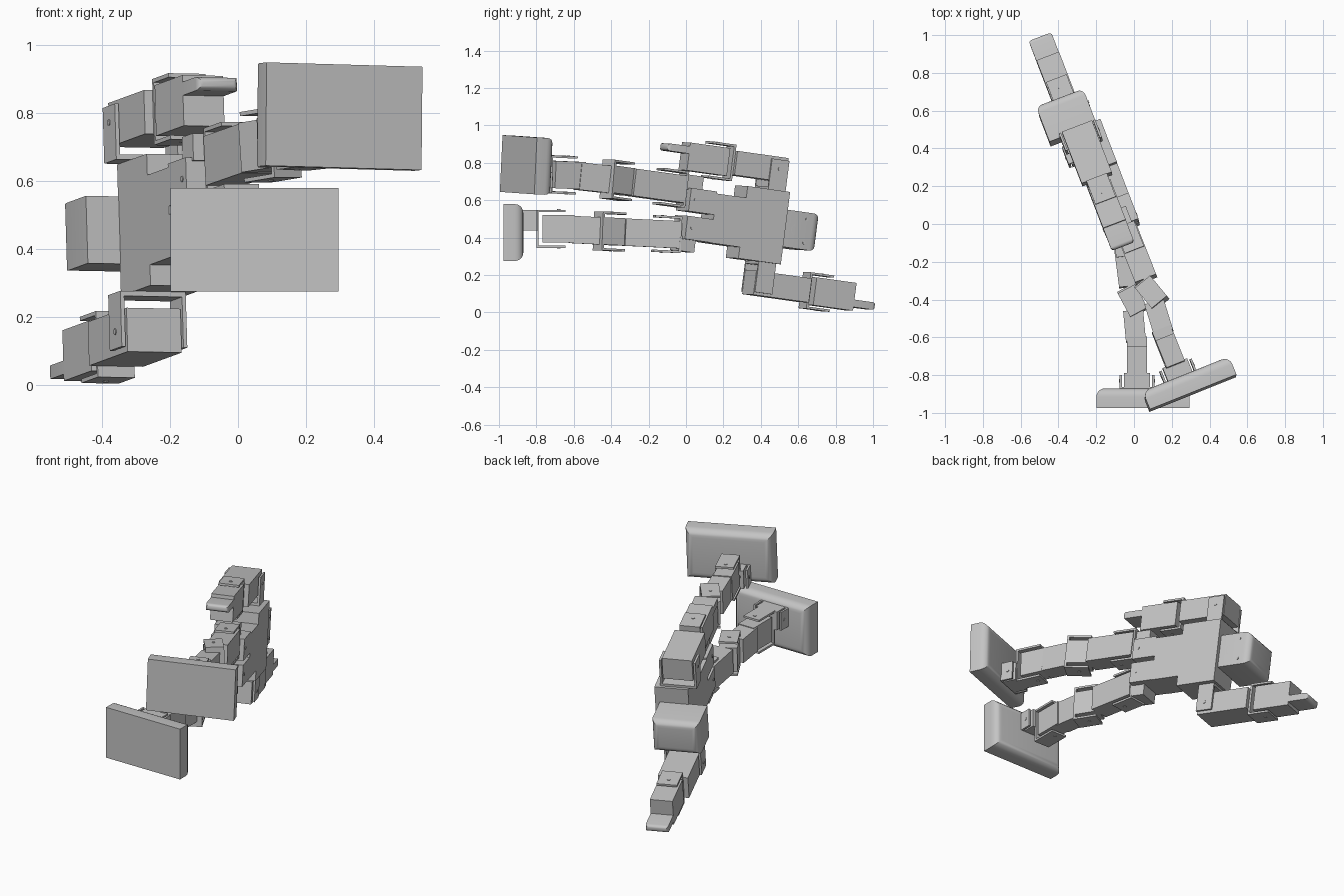
import bpy, bmesh, math
from mathutils import Vector, Matrix

cube = bpy.data.objects.get("Cube")
if cube:
    bpy.data.objects.remove(cube, do_unlink=True)

grey = bpy.data.materials.new("light grey")
grey.use_nodes = True
grey.diffuse_color = (0.55, 0.55, 0.55, 1)
grey.node_tree.nodes["Principled BSDF"].inputs["Base Color"].default_value = (0.55, 0.55, 0.55, 1)

rounded = []


def frame(origin, along, side=(0, 0, 1)):
    """Local axes: x = forward, y = sideways, z = along the part."""
    d = Vector(along).normalized()
    l = Vector(side)
    l = (l - d * l.dot(d)).normalized()
    f = l.cross(d)
    if f.x < 0:
        f = -f
    m = Matrix((f, l, d)).transposed().to_4x4()
    m.translation = Vector(origin)
    return m


def finish(name, bm, m):
    bm.transform(m)
    bmesh.ops.recalc_face_normals(bm, faces=bm.faces)
    me = bpy.data.meshes.new(name)
    bm.to_mesh(me)
    bm.free()
    me.materials.append(grey)
    ob = bpy.data.objects.new(name, me)
    bpy.context.collection.objects.link(ob)
    return ob


def box(name, m, f, l, t, round_top=0.0):
    """Box given by its ranges along the frame axes, with an optional rounded far end."""
    bm = bmesh.new()
    bmesh.ops.create_cube(bm, size=1)
    for v in bm.verts:
        v.co = [a + (b - a) * (c + 0.5) for (a, b), c in zip((f, l, t), v.co)]
    if round_top:
        top = max(t) - 1e-5
        edges = [e for e in bm.edges if all(v.co.z > top for v in e.verts)]
        bmesh.ops.bevel(bm, geom=edges, offset=round_top, segments=5,
                        profile=0.5, affect='EDGES')
    ob = finish(name, bm, m)
    if round_top:
        rounded.append(ob)


def disc(name, m, centre, axis, r=0.009):
    """Small flat screw head or eye."""
    bm = bmesh.new()
    bmesh.ops.create_cone(bm, cap_ends=True, segments=16, radius1=r, radius2=r, depth=0.006)
    rot = Matrix.Rotation(math.pi / 2, 4, 'Y' if axis == 'f' else 'X')
    finish(name, bm, m @ Matrix.Translation(centre) @ rot)


def bracket(name, m, half, width, t, base, axis='l', th=0.012):
    """U bracket: two side plates across an axis and a base plate joining them at one end."""
    w = (-width, width)
    for s, tag in ((-1, "inner"), (1, "outer")):
        plate = tuple(sorted((s * half, s * (half - th))))
        f, l = (w, plate) if axis == 'l' else (plate, w)
        box(name + "_" + tag + "_plate", m, f, l, t)
    f, l = (w, (-half, half)) if axis == 'l' else ((-half, half), w)
    box(name + "_base", m, f, l, (base, base + th))


# torso: wide chest, narrow waist
UP = Vector((-0.355, 0.925, -0.13))
SIDE = Vector((-0.03, 0.13, 0.99))
T = frame((0, 0, 0), UP, SIDE)
MID = 0.52
box("chest", T, (-0.17, 0.02), (0.325, 0.715), (0.25, 0.495))
box("waist", T, (-0.17, 0.02), (0.386, 0.652), (0.08, 0.25))

# head with eyes and a curved mouth
box("head", T, (-0.273, -0.006), (MID - 0.1, MID + 0.1), (0.49, 0.695), 0.04)
for s in (-1, 1):
    disc("eye", T, (-0.005, MID + s * 0.063, 0.62), 'f', 0.008)
bm = bmesh.new()
ring = []
for i in range(9):
    a = math.pi * (0.1 + 0.8 * i / 8)
    ring.append([bm.verts.new((-0.004, MID + r * math.cos(a), 0.568 - r * math.sin(a)))
                 for r in (0.027, 0.031)])
for a, b in zip(ring, ring[1:]):
    bm.faces.new((a[0], a[1], b[1], b[0]))
bmesh.ops.solidify(bm, geom=bm.faces[:], thickness=0.004)
finish("mouth", bm, T)

# arms: one hangs toward the legs, the other reaches past the head
for side, way, name, elbow, tip in ((1, -1, "right", 0.245, 0.635), (-1, 1, "left", 0.27, 0.66)):
    lc = MID + side * 0.31
    centre = T @ Vector((-0.113, lc, 0.43))
    A = frame(centre, UP * way, SIDE)
    S = frame(centre, UP, SIDE)
    # shoulder bracket, base against the chest
    for s in (-1, 1):
        plate = tuple(sorted((s * 0.103, s * 0.091)))
        box(name + "_shoulder_plate", S, plate,
            (-0.115, 0.05) if side > 0 else (-0.05, 0.115), (-0.05, 0.05))
        disc(name + "_shoulder_screw", S, (s * 0.103, 0, 0), 'f')
    base = tuple(sorted((-side * 0.115, -side * 0.1)))
    box(name + "_shoulder_base", S, (-0.103, 0.103), base, (-0.05, 0.05))
    box(name + "_upper_arm", A, (-0.085, 0.085), (-0.065, 0.065), (-0.05, elbow))
    # elbow, forearm and hand
    bracket(name + "_elbow", A, 0.098, 0.058, (elbow, elbow + 0.135), elbow)
    for s in (-1, 1):
        disc(name + "_elbow_screw", A, (0, s * 0.098, elbow + 0.085), 'l')
    box(name + "_forearm", A, (-0.064, 0.064), (-0.075, 0.075), (elbow + 0.035, tip - 0.125))
    hand = tuple(sorted((side * 0.015, side * 0.055)))
    box(name + "_hand", A, (-0.064, 0.064), hand, (tip - 0.135, tip), 0.018)

# legs: hip, knee and ankle joints, then the foot
legs = {
    "right": dict(side=1, joints=[(-0.01, -0.106, 0.67), (0.09, -0.36, 0.705), (0.175, -0.635, 0.735)],
                  sole=(0.312, -0.896, 0.79), up=(-0.373, 0.926, -0.04), foot_side=(0.008, 0.05, 0.998)),
    "left": dict(side=-1, joints=[(-0.045, -0.13, 0.42), (-0.01, -0.40, 0.433), (0.016, -0.68, 0.447)],
                 sole=(0.048, -0.975, 0.427), up=(0, 1, 0), foot_side=(0, 0, 1)),
}
for name, leg in legs.items():
    side = leg["side"]
    hip, knee, ankle = (Vector(p) for p in leg["joints"])
    lc = MID + 0.008 + side * 0.075
    # hip lug on the torso with its roll axis
    box(name + "_hip_lug", T, (-0.17, 0.02), (lc - 0.065, lc + 0.06), (-0.068, 0.08))
    for f in (-0.17, 0.02):
        disc(name + "_hip_screw", T, (f, lc, -0.035), 'f')
    l0 = lc + side * 0.05
    box(name + "_hip_side", T, (-0.15, -0.02), tuple(sorted((l0, l0 + side * 0.08))), (-0.08, 0.01))
    # thigh with its hip bracket
    K = frame(hip, knee - hip)
    n = (knee - hip).length
    bracket(name + "_hip", K, 0.098, 0.055, (-0.1, 0.045), -0.1)
    box(name + "_thigh", K, (-0.06, 0.06), (-0.073, 0.073), (-0.09, n - 0.07))
    # knee block turned further forward than the thigh
    B = frame(knee, (knee - hip).normalized() + Vector((0.4, 0, 0)))
    box(name + "_knee_block", B, (-0.052, 0.052), (-0.073, 0.073), (-0.07, 0.08))
    bracket(name + "_knee", B, 0.104, 0.052, (-0.06, 0.08), 0.068)
    # shin
    S = frame(knee, ankle - knee)
    n = (ankle - knee).length
    box(name + "_shin", S, (-0.053, 0.053), (-0.073, 0.073), (0.06, n - 0.06))
    # foot and ankle brackets
    F = frame(leg["sole"], leg["up"], leg["foot_side"])
    box(name + "_foot", F, (-0.247, 0.247), (-0.152, 0.152), (0, 0.105), 0.045)
    E = frame(ankle, leg["up"], leg["foot_side"])
    box(name + "_ankle_block", E, (-0.052, 0.052), (-0.073, 0.073), (-0.088, 0.085))
    bracket(name + "_ankle", E, 0.102, 0.052, (-0.12, 0.035), -0.12)
    # ankle roll joint, set toward the inner side of the foot
    loc = F.inverted() @ ankle
    R = F @ Matrix.Translation((loc.x, loc.y - side * 0.045, 0))
    top = loc.z - 0.11
    box(name + "_ankle_roll", R, (-0.07, 0.07), (-0.055, 0.055), (0.1, top))
    bracket(name + "_ankle_roll", R, 0.092, 0.055, (0.1, top - 0.01), 0.1, axis='f')
    for s in (-1, 1):
        disc(name + "_ankle_roll_screw", R, (s * 0.092, 0, top - 0.04), 'f')
        disc(name + "_hip_pitch_screw", K, (0, s * 0.098, 0), 'l')
        disc(name + "_knee_screw", B, (0, s * 0.104, 0), 'l')
        disc(name + "_ankle_screw", E, (0, s * 0.102, 0), 'l')

# smooth shading on the rounded parts
bpy.ops.object.select_all(action='DESELECT')
for ob in rounded:
    ob.select_set(True)
bpy.context.view_layer.objects.active = rounded[0]
bpy.ops.object.shade_smooth_by_angle(angle=math.radians(30))
